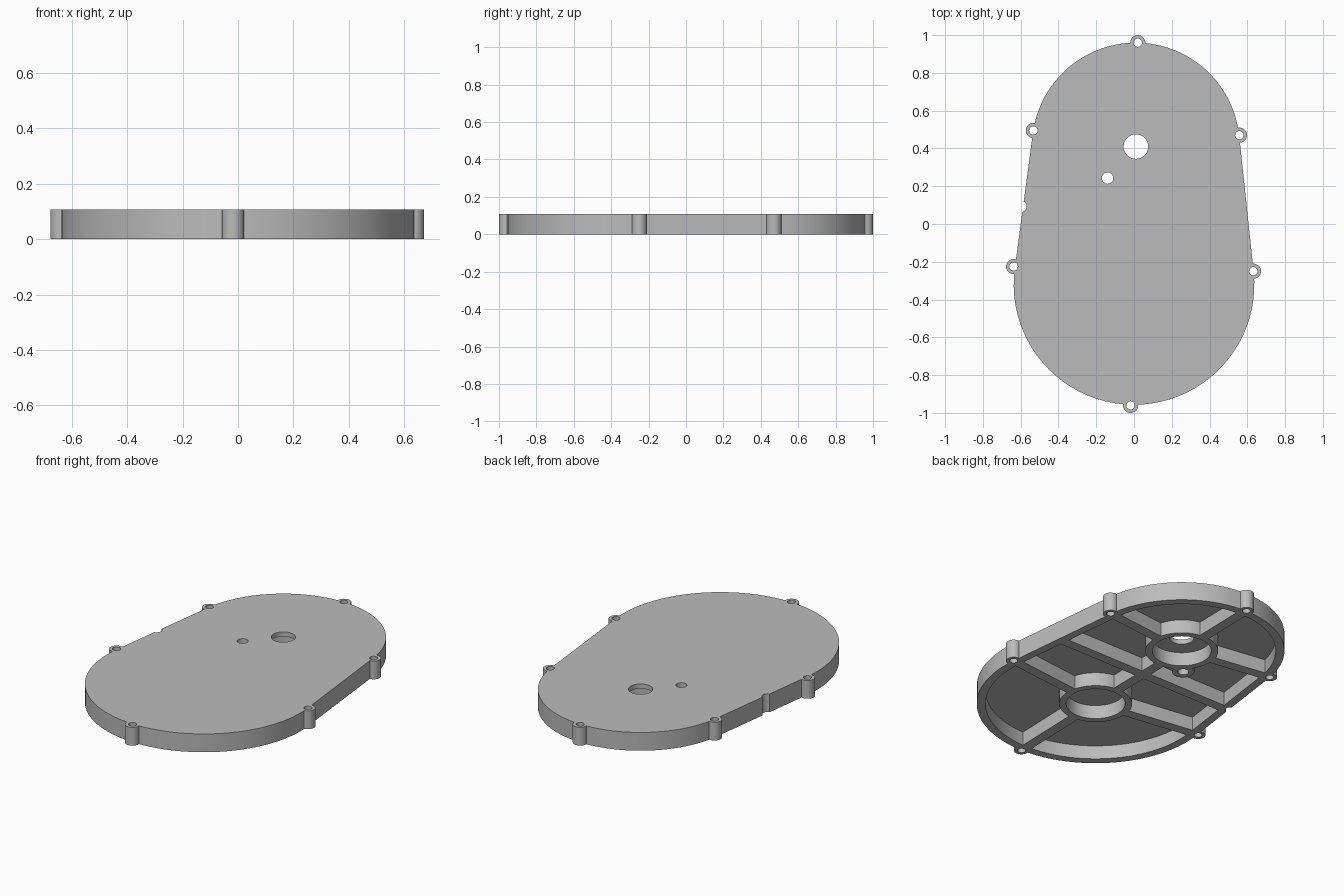
import bpy, bmesh, math
from mathutils import Vector

cube = bpy.data.objects.get("Cube")
if cube:
    bpy.data.objects.remove(cube)

HEIGHT, PLATE, WALL = 0.108, 0.028, 0.047
LOW, HIGH = Vector((0, -0.32)), Vector((0.01, 0.41))
R_LOW, R_HIGH = 0.637, 0.55
SCREWS = [Vector(p) for p in ((0.02, 0.96), (0.558, 0.47), (0.632, -0.25),
                              (-0.018, -0.96), (-0.637, -0.225), (-0.533, 0.495))]
PIN = Vector((-0.14, 0.243))
TOP_CUT, BOTTOM_CUT = 0.2, -0.1

grey = bpy.data.materials.new("grey")
grey.use_nodes = True
COLOUR = (0.5, 0.5, 0.5, 1)
grey.diffuse_color = COLOUR
grey.node_tree.nodes["Principled BSDF"].inputs["Base Color"].default_value = COLOUR


def prism(name, points, z0, z1):
    """Extrude a flat outline between two heights."""
    bm = bmesh.new()
    face = bm.faces.new([bm.verts.new((p[0], p[1], z0)) for p in points])
    moved = bmesh.ops.extrude_face_region(bm, geom=[face])["geom"]
    bmesh.ops.translate(bm, vec=(0, 0, z1 - z0),
                        verts=[v for v in moved if isinstance(v, bmesh.types.BMVert)])
    bmesh.ops.recalc_face_normals(bm, faces=bm.faces)
    mesh = bpy.data.meshes.new(name)
    bm.to_mesh(mesh)
    bm.free()
    mesh.materials.append(grey)
    obj = bpy.data.objects.new(name, mesh)
    bpy.context.collection.objects.link(obj)
    return obj


def arc(centre, radius, start, end, steps):
    return [centre + radius * Vector((math.cos(t), math.sin(t)))
            for t in (start + (end - start) * i / steps for i in range(steps + 1))]


def disc(name, centre, radius, z0=BOTTOM_CUT, z1=TOP_CUT, steps=40):
    return prism(name, arc(centre, radius, 0, math.tau, steps)[:-1], z0, z1)


def outline(inset):
    """Two arcs joined by their outer tangents."""
    axis = HIGH - LOW
    heading = math.atan2(axis.y, axis.x)
    spread = math.acos((R_LOW - R_HIGH) / axis.length)
    return (arc(HIGH, R_HIGH - inset, heading - spread, heading + spread, 40)
            + arc(LOW, R_LOW - inset, heading + spread, heading + math.tau - spread, 44))


def bar(name, a, b, width):
    side = (b - a).orthogonal().normalized() * width / 2
    return prism(name, [a + side, b + side, b - side, a - side], BOTTOM_CUT, TOP_CUT)


def combine(target, tool, operation):
    mod = target.modifiers.new("join", "BOOLEAN")
    mod.operation, mod.solver, mod.object = operation, "EXACT", tool
    bpy.context.view_layer.objects.active = target
    bpy.ops.object.modifier_apply(modifier=mod.name)
    bpy.data.objects.remove(tool)


# Cover body with screw bosses round its edge
cover = prism("gear_cover", outline(0), 0, HEIGHT)
for p in SCREWS:
    combine(cover, disc("screw_boss", p, 0.04, 0, HEIGHT), "UNION")

# Hollow underside, leaving ribs, rings and bosses standing
pocket = prism("underside_pocket", outline(WALL), -0.05, HEIGHT - PLATE)
for p in SCREWS:
    hub = HIGH if p.y > 0 else LOW
    combine(pocket, bar("radial_rib", hub, p, 0.06), "DIFFERENCE")
    combine(pocket, disc("boss_core", p, 0.04), "DIFFERENCE")
combine(pocket, bar("centre_rib", LOW, HIGH, 0.06), "DIFFERENCE")
combine(pocket, bar("cross_rib", Vector((-0.8, 0.08)), Vector((0.8, 0.08)), 0.06), "DIFFERENCE")
for hub in (LOW, HIGH):
    combine(pocket, disc("bearing_ring", hub, 0.195, steps=64), "DIFFERENCE")
combine(pocket, disc("pin_boss", PIN, 0.06), "DIFFERENCE")
combine(cover, pocket, "DIFFERENCE")

# Bearing seats
for hub in (LOW, HIGH):
    combine(cover, disc("bearing_seat", hub, 0.158, -0.05, HEIGHT - PLATE, 64), "DIFFERENCE")

# Through holes and the side notch
combine(cover, disc("shaft_hole", HIGH, 0.065), "DIFFERENCE")
combine(cover, disc("pin_hole", PIN, 0.03), "DIFFERENCE")
for p in SCREWS:
    combine(cover, disc("screw_hole", p, 0.022, steps=28), "DIFFERENCE")
combine(cover, disc("side_notch", Vector((-0.598, 0.093)), 0.03, steps=28), "DIFFERENCE")

# Smooth curved walls with crisp edges
bpy.ops.object.select_all(action="DESELECT")
cover.select_set(True)
bpy.context.view_layer.objects.active = cover
bpy.ops.object.shade_smooth_by_angle(angle=math.radians(30))
